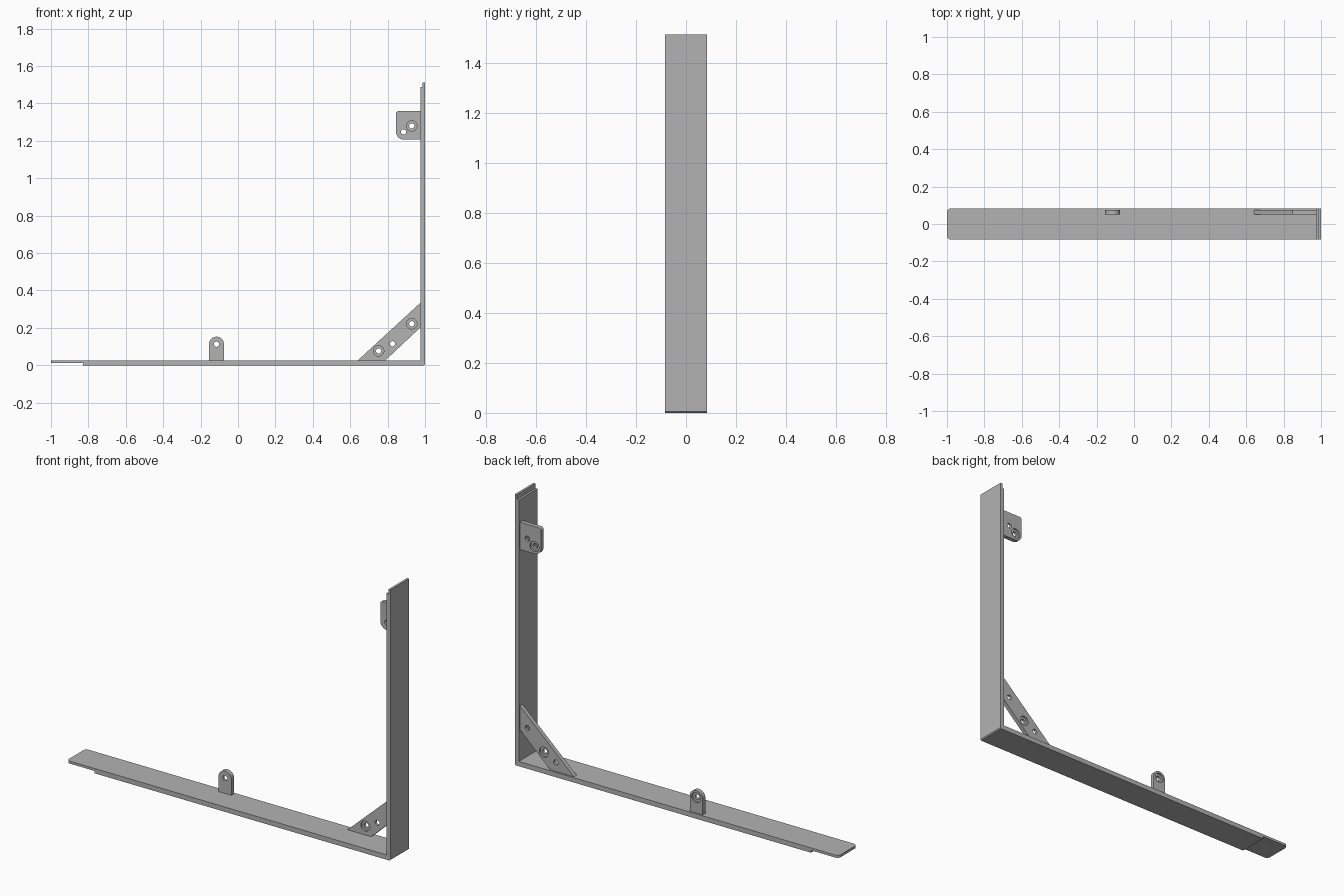
import bpy, bmesh, math
from mathutils import Vector

if "Cube" in bpy.data.objects:
    bpy.data.objects.remove(bpy.data.objects["Cube"], do_unlink=True)

grey = bpy.data.materials.new("plain_grey")
grey.use_nodes = True
grey.diffuse_color = (0.45, 0.45, 0.45, 1)
grey.node_tree.nodes["Principled BSDF"].inputs["Base Color"].default_value = (0.45, 0.45, 0.45, 1)

HALF = 0.083                  # half width of the frame
Y0, Y1 = 0.05, 0.074          # front and back of the lugs
BORE, SINK, DEPTH = 0.014, 0.028, 0.009


def make_object(name, bm):
    bmesh.ops.recalc_face_normals(bm, faces=bm.faces)
    mesh = bpy.data.meshes.new(name)
    bm.to_mesh(mesh)
    bm.free()
    mesh.materials.append(grey)
    obj = bpy.data.objects.new(name, mesh)
    bpy.context.collection.objects.link(obj)
    return obj


def plate(name, outline, y0, y1):
    """Extrude an x-z outline from y0 to y1."""
    bm = bmesh.new()
    face = bm.faces.new([bm.verts.new((x, y0, z)) for x, z in outline])
    out = bmesh.ops.extrude_face_region(bm, geom=[face])
    verts = [v for v in out["geom"] if isinstance(v, bmesh.types.BMVert)]
    bmesh.ops.translate(bm, verts=verts, vec=(0, y1 - y0, 0))
    return make_object(name, bm)


def arc(cx, cz, r, start, end, steps=8):
    angles = [math.radians(start + (end - start) * i / steps) for i in range(steps + 1)]
    return [(cx + r * math.cos(a), cz + r * math.sin(a)) for a in angles]


def drill(obj, holes):
    """Cut stepped bores; each hole is x, z and the side of its recess."""
    bm = bmesh.new()
    for x, z, side in holes:
        profile = [(Y0 - 0.02, SINK), (Y0 + DEPTH, SINK), (Y0 + DEPTH, BORE), (Y1 + 0.02, BORE)]
        if side == "back":
            profile = [(Y0 + Y1 - y, r) for y, r in profile]
        rings = [[bm.verts.new((px, y, pz)) for px, pz in arc(x, z, r, 0, 360, 32)[:-1]]
                 for y, r in profile]
        for a, b in zip(rings, rings[1:]):
            for i in range(len(a)):
                j = (i + 1) % len(a)
                bm.faces.new((a[i], a[j], b[j], b[i]))
        bm.faces.new(rings[0])
        bm.faces.new(rings[-1])
    cutter = make_object("bore_cutter", bm)
    mod = obj.modifiers.new("bores", "BOOLEAN")
    mod.operation, mod.solver, mod.object = "DIFFERENCE", "EXACT", cutter
    bpy.context.view_layer.update()
    cut = bpy.data.meshes.new_from_object(obj.evaluated_get(bpy.context.evaluated_depsgraph_get()))
    obj.modifiers.clear()
    obj.data = cut
    bpy.data.objects.remove(cutter, do_unlink=True)


# L-shaped frame with half-thickness lap ends
frame = plate("corner_frame", [
    (-1, 0.013), (-0.83, 0.013), (-0.83, 0), (0.994, 0), (1, 0.006), (1, 1.513),
    (0.987, 1.513), (0.987, 1.487), (0.975, 1.487), (0.975, 0.027), (-1, 0.027)], -HALF, HALF)

# Round the two corners of the free floor end
bm = bmesh.new()
bm.from_mesh(frame.data)
tip = [e for e in bm.edges if all(v.co.x < -0.99 for v in e.verts)
       and abs(e.verts[0].co.y - e.verts[1].co.y) < 0.001]
bmesh.ops.bevel(bm, geom=tip, offset=0.02, segments=6, profile=0.5, affect="EDGES")
bm.to_mesh(frame.data)
bm.free()

# Round-topped lug on the floor
floor_lug = plate("floor_lug", [(-0.155, 0.025), (-0.075, 0.025)]
                  + arc(-0.115, 0.113, 0.04, 0, 180, 20), Y0, Y1)
drill(floor_lug, [(-0.115, 0.113, "back")])

# Diagonal brace in the corner
brace = plate("corner_brace", [(0.64, 0.026), (0.787, 0.026), (0.976, 0.203), (0.976, 0.335)], Y0, Y1)
drill(brace, [(0.752, 0.077, "front"), (0.826, 0.115, "back"), (0.929, 0.222, "front")])

# Rounded lug on the upright
wall_lug = plate("wall_lug", [(0.976, 1.207), (0.976, 1.36)]
                 + arc(0.859, 1.346, 0.014, 90, 180)
                 + arc(0.885, 1.247, 0.04, 180, 270, 12), Y0, Y1)
drill(wall_lug, [(0.929, 1.28, "front"), (0.885, 1.248, "back")])

# Smooth the round edges, keep the rest sharp
bpy.ops.object.select_all(action="DESELECT")
for obj in (frame, floor_lug, brace, wall_lug):
    obj.select_set(True)
bpy.context.view_layer.objects.active = frame
bpy.ops.object.shade_smooth_by_angle(angle=math.radians(30))
